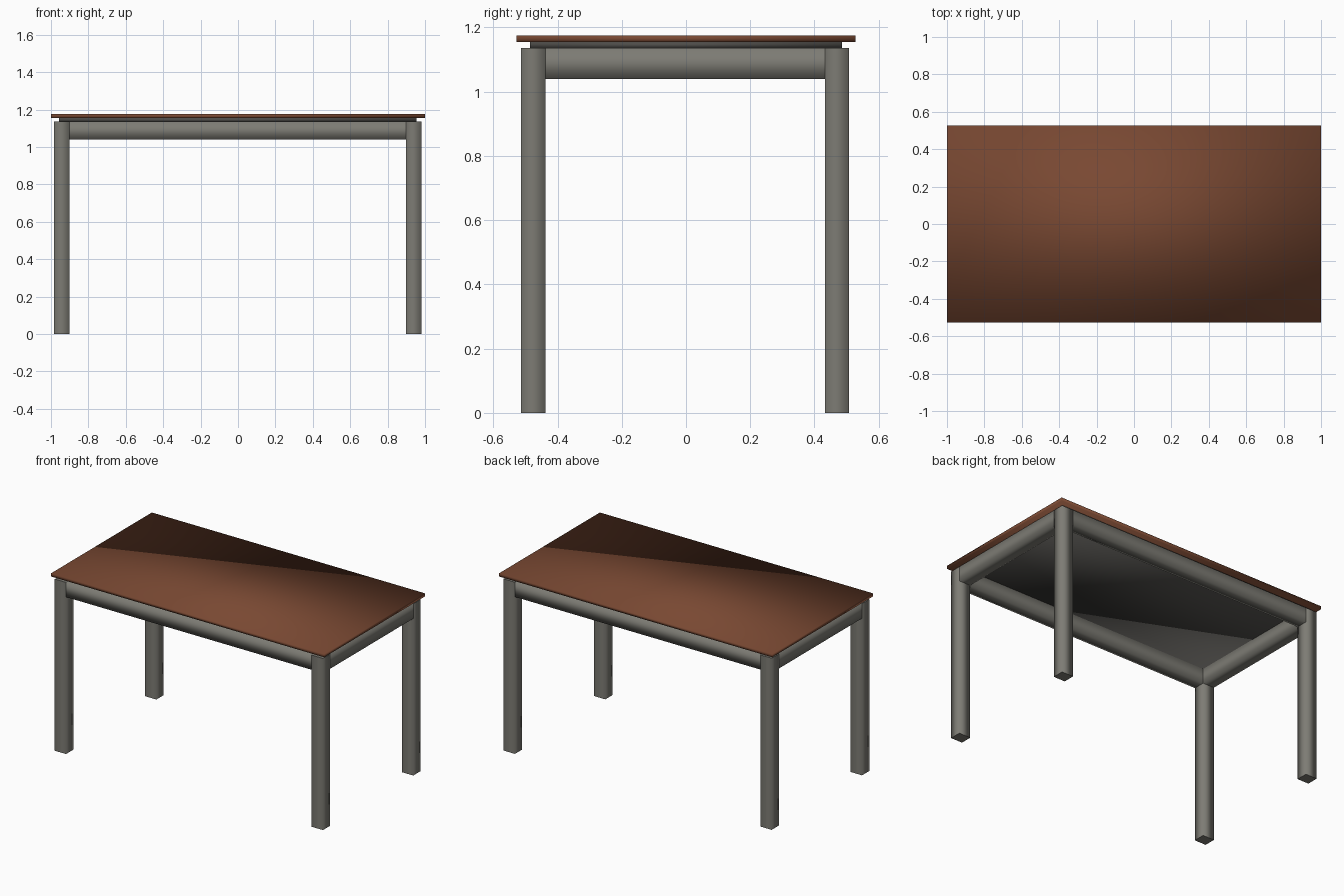
import bpy, bmesh

if "Cube" in bpy.data.objects:
    bpy.data.objects.remove(bpy.data.objects["Cube"])


def material(name, rgb):
    m = bpy.data.materials.new(name)
    m.diffuse_color = (*rgb, 1)
    m.use_nodes = True
    m.node_tree.nodes["Principled BSDF"].inputs["Base Color"].default_value = m.diffuse_color
    return m


WOOD = material("brown wood", (0.19, 0.065, 0.032))
GREY = material("warm grey metal", (0.205, 0.20, 0.175))
DARK = material("dark grey underlay", (0.075, 0.072, 0.066))


def box(name, lo, hi, mat, cap_axis=None):
    """Soft-shaded box; the end caps along cap_axis keep hard edges."""
    bm = bmesh.new()
    bmesh.ops.create_cube(bm, size=1)
    for v in bm.verts:
        for i in range(3):
            v.co[i] = lo[i] if v.co[i] < 0 else hi[i]
    bm.normal_update()
    for f in bm.faces:
        f.smooth = True
        if cap_axis is not None and abs(f.normal[cap_axis]) > 0.9:
            for e in f.edges:
                e.smooth = False
    mesh = bpy.data.meshes.new(name)
    bm.to_mesh(mesh)
    bm.free()
    mesh.materials.append(mat)
    obj = bpy.data.objects.new(name, mesh)
    bpy.context.collection.objects.link(obj)
    return obj


# Heights
APRON_Z, LEG_TOP, PLATE_TOP, TOP = 1.039, 1.136, 1.154, 1.175

# Table top and the recessed plate below it
box("table_top", (-1, -0.527, PLATE_TOP), (1, 0.527, TOP), WOOD)
box("underlay_plate", (-0.958, -0.486, LEG_TOP), (0.955, 0.486, PLATE_TOP), DARK)

# Legs, and aprons flush between them
X = {"left": (-0.983, -0.900), "right": (0.897, 0.981)}
Y = {"front": (-0.513, -0.437), "back": (0.432, 0.508)}
for yn, (y0, y1) in Y.items():
    for xn, (x0, x1) in X.items():
        box(f"{yn}_{xn}_leg", (x0, y0, 0), (x1, y1, LEG_TOP), GREY, 2)
    box(f"{yn}_apron", (X["left"][1], y0, APRON_Z), (X["right"][0], y1, LEG_TOP), GREY, 0)
for xn, (x0, x1) in X.items():
    box(f"{xn}_apron", (x0, Y["front"][1], APRON_Z), (x1, Y["back"][0], LEG_TOP), GREY, 1)
